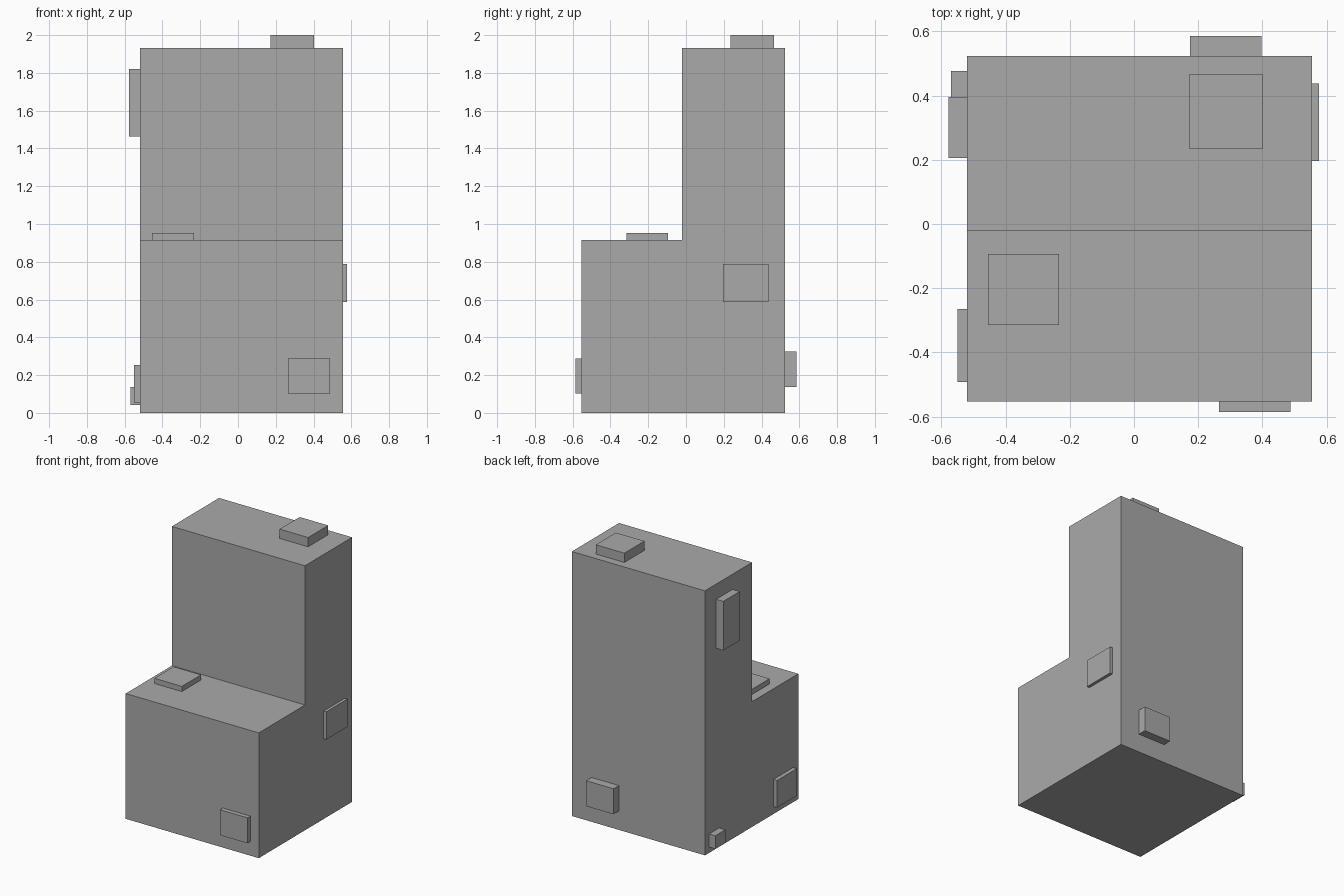
import bpy
import bmesh

if "Cube" in bpy.data.objects:
    bpy.data.objects.remove(bpy.data.objects["Cube"])

grey = bpy.data.materials.new("plain_grey")
grey.diffuse_color = (0.4, 0.4, 0.4, 1.0)
grey.use_nodes = True
grey.node_tree.nodes["Principled BSDF"].inputs["Base Color"].default_value = grey.diffuse_color


def finish(name, bm):
    bmesh.ops.recalc_face_normals(bm, faces=bm.faces)
    mesh = bpy.data.meshes.new(name)
    bm.to_mesh(mesh)
    bm.free()
    mesh.materials.append(grey)
    obj = bpy.data.objects.new(name, mesh)
    bpy.context.collection.objects.link(obj)
    return obj


def block(name, x, y, z):
    """Box given by its (min, max) range on each axis."""
    bm = bmesh.new()
    bmesh.ops.create_cube(bm, size=1)
    for v in bm.verts:
        v.co = [r[0] if c < 0 else r[1] for c, r in zip(v.co, (x, y, z))]
    return finish(name, bm)


# Main body: stepped side profile extruded across the width
LEFT, RIGHT = -0.52, 0.555
FRONT, STEP, BACK = -0.553, -0.02, 0.524
DECK, TOP = 0.915, 1.932

bm = bmesh.new()
profile = [(FRONT, 0), (BACK, 0), (BACK, TOP), (STEP, TOP), (STEP, DECK), (FRONT, DECK)]
side = bm.faces.new([bm.verts.new((LEFT, y, z)) for y, z in profile])
ext = bmesh.ops.extrude_face_region(bm, geom=[side])
moved = [g for g in ext["geom"] if isinstance(g, bmesh.types.BMVert)]
bmesh.ops.translate(bm, verts=moved, vec=(RIGHT - LEFT, 0, 0))
finish("stepped_body", bm)

# Raised pads, each resting on one face of the body
block("top_pad", (0.172, 0.402), (0.235, 0.466), (TOP, 2.0))
block("deck_pad", (-0.455, -0.233), (-0.315, -0.094), (DECK, 0.953))
block("front_pad", (0.265, 0.487), (-0.586, FRONT), (0.103, 0.289))
block("back_pad", (0.175, 0.397), (BACK, 0.586), (0.138, 0.324))
block("right_pad", (RIGHT, 0.577), (0.196, 0.437), (0.586, 0.789))
block("left_upper_pad", (-0.578, LEFT), (0.205, 0.395), (1.463, 1.821))
block("left_front_pad", (-0.55, LEFT), (-0.493, -0.265), (0.055, 0.253))
block("left_back_pad", (-0.57, LEFT), (0.36, 0.476), (0.042, 0.138))
